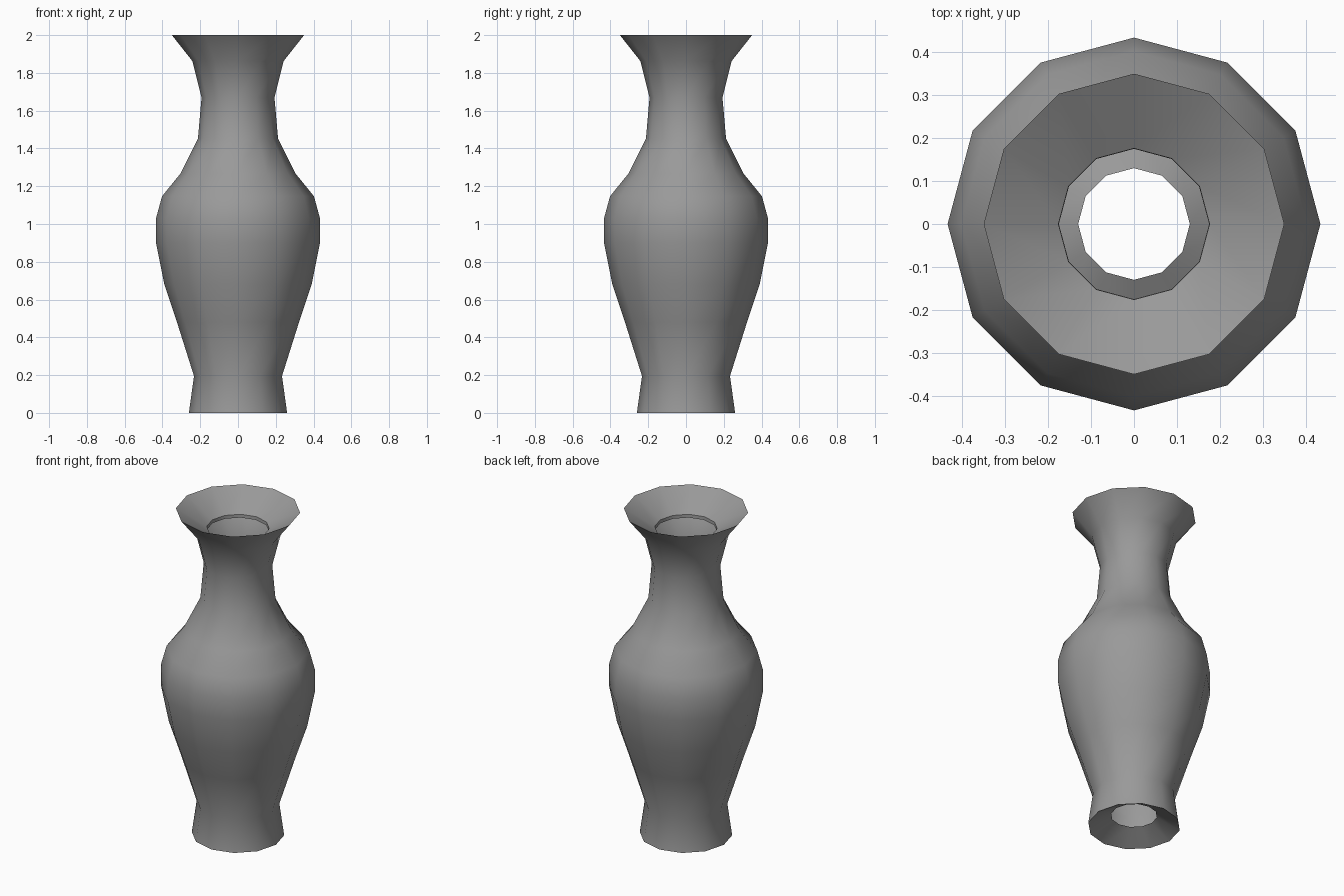
import bpy, bmesh, math

if "Cube" in bpy.data.objects:
    bpy.data.objects.remove(bpy.data.objects["Cube"])

SIDES = 12

# Half profile (radius, height): raised base opening, body, neck, flared rim, inner funnel
PROFILE = [
    (0.13, 0.07), (0.26, 0.0), (0.233, 0.195), (0.323, 0.48), (0.39, 0.68),
    (0.434, 0.90), (0.434, 1.03), (0.402, 1.147), (0.304, 1.268),
    (0.212, 1.453), (0.193, 1.67), (0.241, 1.862), (0.35, 2.0),
    (0.176, 1.895), (0.175, 1.875),
]


def lathe(name, profile, sides):
    bm = bmesh.new()
    rings = []
    for r, z in profile:
        angles = [2 * math.pi * i / sides for i in range(sides)]
        rings.append([bm.verts.new((r * math.cos(a), r * math.sin(a), z)) for a in angles])
    for low, high in zip(rings, rings[1:]):
        for i in range(sides):
            j = (i + 1) % sides
            bm.faces.new((low[i], low[j], high[j], high[i]))
    mesh = bpy.data.meshes.new(name)
    bm.to_mesh(mesh)
    bm.free()
    obj = bpy.data.objects.new(name, mesh)
    bpy.context.collection.objects.link(obj)
    return obj


# Vase: one open turned shell, smooth except at the rim and foot edges
vase = lathe("vase", PROFILE, SIDES)
bpy.context.view_layer.objects.active = vase
vase.select_set(True)
bpy.ops.object.shade_smooth_by_angle(angle=math.radians(50))

# Dark grey glaze
glaze = bpy.data.materials.new("dark_grey")
glaze.diffuse_color = (0.32, 0.32, 0.32, 1)
glaze.use_nodes = True
glaze.node_tree.nodes["Principled BSDF"].inputs["Base Color"].default_value = glaze.diffuse_color
vase.data.materials.append(glaze)
